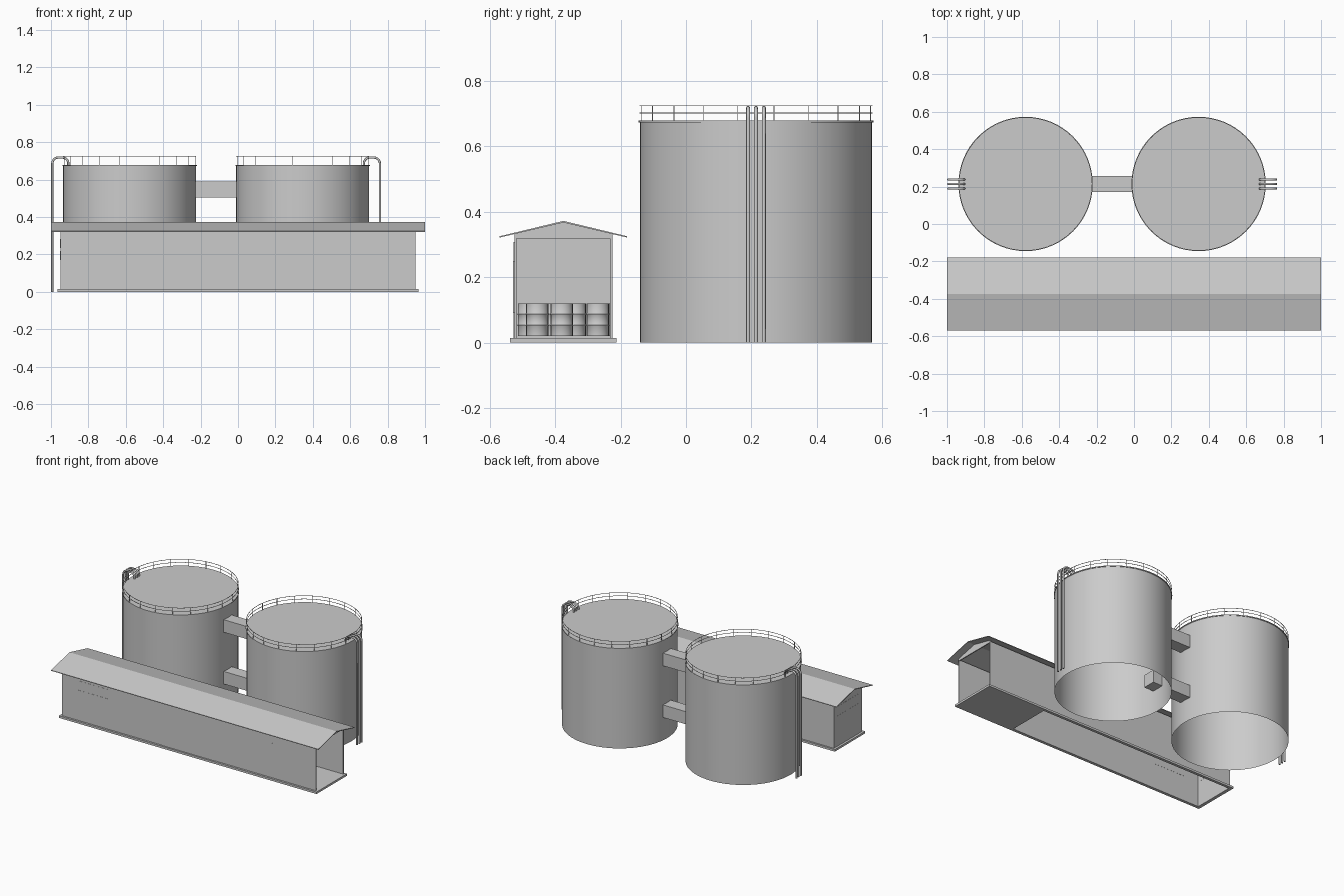
import bpy, bmesh, math
from mathutils import Vector

if "Cube" in bpy.data.objects:
    bpy.data.objects.remove(bpy.data.objects["Cube"])

grey = bpy.data.materials.new("plain_grey")
grey.diffuse_color = (0.6, 0.6, 0.6, 1)
grey.use_nodes = True
grey.node_tree.nodes["Principled BSDF"].inputs["Base Color"].default_value = grey.diffuse_color


def finish(name, bm, smooth=False):
    me = bpy.data.meshes.new(name)
    bm.normal_update()
    bm.to_mesh(me)
    bm.free()
    ob = bpy.data.objects.new(name, me)
    bpy.context.collection.objects.link(ob)
    me.materials.append(grey)
    if smooth:
        bpy.ops.object.select_all(action='DESELECT')
        ob.select_set(True)
        bpy.context.view_layer.objects.active = ob
        bpy.ops.object.shade_smooth_by_angle(angle=math.radians(35))
    return ob


def add_box(bm, x0, x1, y0, y1, z0, z1):
    vs = bmesh.ops.create_cube(bm, size=1)["verts"]
    for v in vs:
        v.co = Vector(((x0 + x1) / 2 + v.co.x * (x1 - x0),
                       (y0 + y1) / 2 + v.co.y * (y1 - y0),
                       (z0 + z1) / 2 + v.co.z * (z1 - z0)))


def boxes(name, *dims):
    bm = bmesh.new()
    for d in dims:
        add_box(bm, *d)
    return finish(name, bm)


def lathe(bm, profile, cx, cy, n, closed=False):
    """Spin an (r, z) profile about a vertical axis."""
    rings = []
    for r, z in profile:
        if r == 0:
            rings.append([bm.verts.new((cx, cy, z))] * n)
        else:
            rings.append([bm.verts.new((cx + r * math.cos(2 * math.pi * i / n),
                                        cy + r * math.sin(2 * math.pi * i / n), z))
                          for i in range(n)])
    pairs = list(zip(rings, rings[1:]))
    if closed:
        pairs.append((rings[-1], rings[0]))
    for a, b in pairs:
        for i in range(n):
            j = (i + 1) % n
            vs = list(dict.fromkeys((a[i], a[j], b[j], b[i])))
            bm.faces.new(vs)


def pipe(name, points, radius):
    cu = bpy.data.curves.new(name, 'CURVE')
    cu.dimensions = '3D'
    cu.bevel_depth = radius
    cu.bevel_resolution = 2
    cu.use_fill_caps = True
    sp = cu.splines.new('POLY')
    sp.points.add(len(points) - 1)
    for p, co in zip(sp.points, points):
        p.co = (*co, 1)
    sp.use_smooth = True
    cu.materials.append(grey)
    ob = bpy.data.objects.new(name, cu)
    bpy.context.collection.objects.link(ob)


# Storage tanks, open at the bottom, with rim, railing and pipes
MID, CY, R = -0.117, 0.214, 0.355
for side, s in (("left", -1), ("right", 1)):
    cx = MID + s * 0.4625
    bm = bmesh.new()
    lathe(bm, [(R, 0), (R, 0.673), (R + 0.004, 0.673), (R + 0.004, 0.679), (0, 0.679)],
          cx, CY, 64)
    finish(side + "_tank", bm, True)

    bm = bmesh.new()
    w = 0.0012
    for z in (0.702, 0.724):
        lathe(bm, [(R - w, z - w), (R + w, z - w), (R + w, z + w), (R - w, z + w)],
              cx, CY, 64, True)
    for i in range(20):
        a = 2 * math.pi * (i + 0.5) / 20
        px, py = cx + R * math.cos(a), CY + R * math.sin(a)
        add_box(bm, px - w, px + w, py - w, py + w, 0.679, 0.724)
    finish(side + "_railing", bm)

    # Three pipes rise outside the wall and bend over onto the lid
    xo, xi, top, bend = MID + s * 0.876, MID + s * 0.79, 0.718, 0.032
    for k, y in enumerate((0.19, 0.214, 0.238)):
        pts = [(xo, y, 0)]
        for i in range(6):
            a = math.pi / 2 * i / 5
            pts.append((xo - s * bend * (1 - math.cos(a)), y, top - bend + bend * math.sin(a)))
        for i in range(6):
            a = math.pi / 2 * i / 5
            pts.append((xi + s * bend * (1 - math.sin(a)), y, top - bend + bend * math.cos(a)))
        pts.append((xi, y, 0.675))
        pipe(f"{side}_pipe_{k + 1}", pts, 0.006)

# Ducts joining the tanks
boxes("connecting_ducts", *[(MID - 0.18, MID + 0.18, 0.172, 0.257, z, z + 0.085)
                            for z in (0.155, 0.505)])

# Long shed: plinth frame, walls, partition and end-room floor
YF, YB, YM, T = -0.525, -0.225, -0.375, 0.007
boxes("plinth",
      (-0.965, 0.965, -0.538, YF + T, 0, 0.014),
      (-0.965, 0.965, YB - T, -0.213, 0, 0.014),
      (-0.965, -0.95 + T, YF + T, YB - T, 0, 0.014))
boxes("end_room_floor", (0.52, 0.965, YF + T, YB - T, 0, 0.014))
boxes("shed_walls",
      (-0.95, 0.95, YF, YF + T, 0.014, 0.325),
      (-0.95, 0.95, YB - T, YB, 0.014, 0.325),
      (-0.95, -0.95 + T, YF + T, YB - T, 0.014, 0.325))
boxes("partition", (0.52, 0.527, YF + T, YB - T, 0.014, 0.325))

# Pitched roof
bm = bmesh.new()
section = [(-0.57, 0.325), (YM, 0.372), (-0.18, 0.325), (-0.18, 0.321), (YM, 0.367), (-0.57, 0.321)]
ends = [[bm.verts.new((x, y, z)) for y, z in section] for x in (-1, 1)]
for i in range(6):
    j = (i + 1) % 6
    bm.faces.new((ends[0][i], ends[0][j], ends[1][j], ends[1][i]))
for e in ends:
    bm.faces.new((e[0], e[1], e[4], e[5]))
    bm.faces.new((e[1], e[2], e[3], e[4]))
bmesh.ops.recalc_face_normals(bm, faces=bm.faces)
finish("roof", bm)

# Triangular gables above both ends
bm = bmesh.new()
for x in (-0.95, 0.943):
    pts = [(YF, 0.318), (YB, 0.318), (YB, 0.332), (YM, 0.368), (YF, 0.332)]
    f = bm.faces.new([bm.verts.new((x, y, z)) for y, z in pts])
    ex = bmesh.ops.extrude_face_region(bm, geom=[f])
    bmesh.ops.translate(bm, vec=(T, 0, 0),
                        verts=[v for v in ex["geom"] if isinstance(v, bmesh.types.BMVert)])
bmesh.ops.recalc_face_normals(bm, faces=bm.faces)
finish("gables", bm)

# Sliding door, its handle and window panes
boxes("sliding_door", (-0.2, 0.2, YF - 0.003, YF, 0.014, 0.308))
boxes("wall_handle", (0.621, 0.627, YF - 0.004, YF, 0.09, 0.25))
rows = ((0.171, 0.219), (0.235, 0.283))
boxes("front_windows", *[(x, x + 0.112, YF - 0.001, YF + 0.008, z0, z1)
                         for x in (-0.835, -0.715) for z0, z1 in rows])
boxes("end_windows", *[(-0.951, -0.942, y, y + 0.112, z0, z1)
                       for y in (-0.492, -0.37) for z0, z1 in rows])

# Ribbed drums stored in the open end room
bm = bmesh.new()
r = 0.034
profile = [(0, 0.02), (r, 0.02), (r, 0.05), (r + 0.002, 0.053), (r, 0.056), (r, 0.084),
           (r + 0.002, 0.087), (r, 0.09), (r, 0.12), (r - 0.003, 0.12), (r - 0.003, 0.116), (0, 0.116)]
for x, ys in ((0.57, (-0.48, -0.41, -0.34, -0.265)), (0.645, (-0.455, -0.38, -0.27))):
    for y in ys:
        lathe(bm, profile, x, y, 20)
bmesh.ops.recalc_face_normals(bm, faces=bm.faces)
finish("drums", bm, True)
